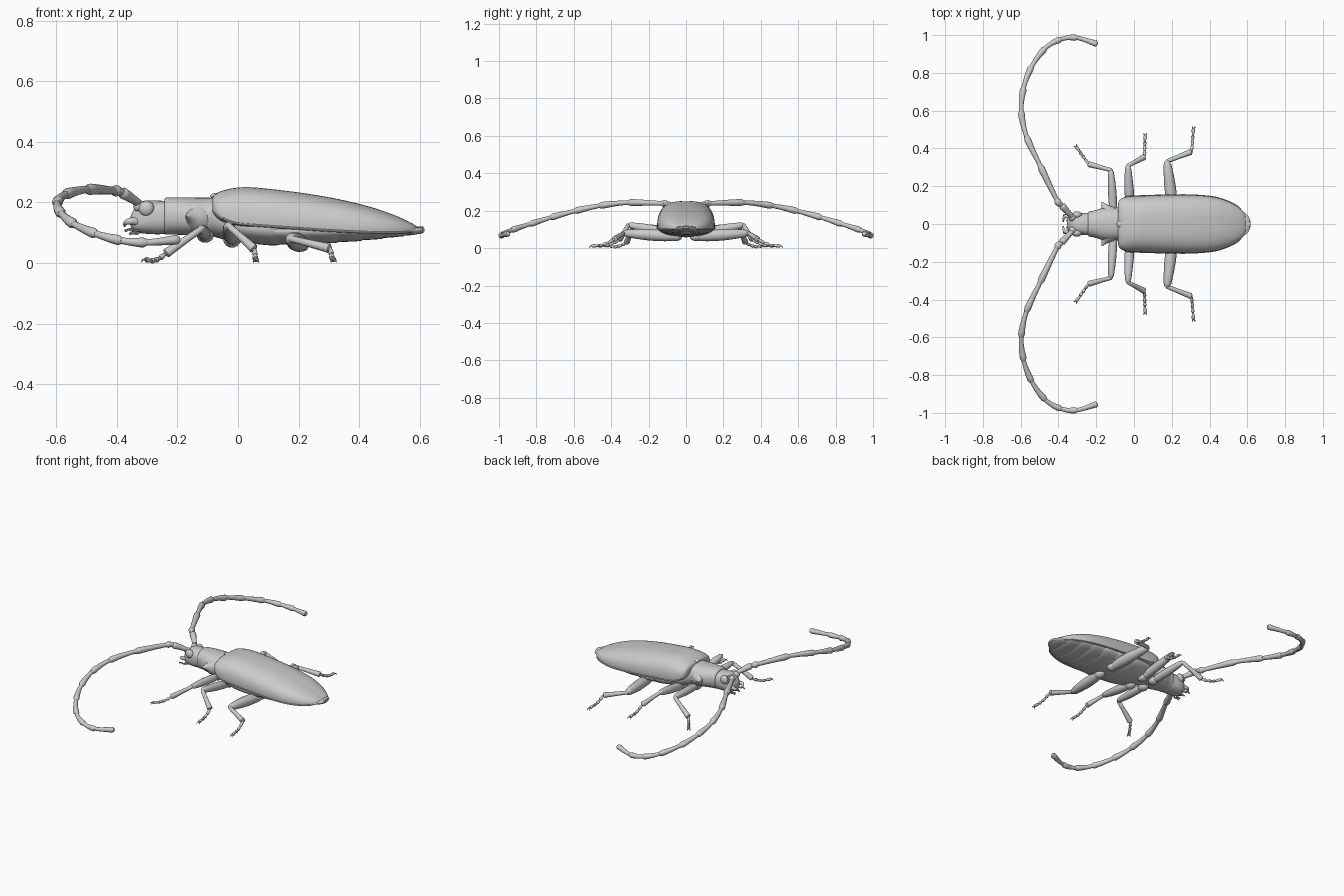
import bpy, bmesh, math
from mathutils import Vector


def finish(name, bm, mirror=False, angle=40):
    bmesh.ops.recalc_face_normals(bm, faces=bm.faces)
    me = bpy.data.meshes.new(name)
    bm.to_mesh(me)
    bm.free()
    me.shade_smooth()
    me.set_sharp_from_angle(angle=math.radians(angle))
    ob = bpy.data.objects.new(name, me)
    bpy.context.collection.objects.link(ob)
    if mirror:
        m = ob.modifiers.new("mirror", "MIRROR")
        m.use_axis = (False, True, False)
        m.use_mirror_merge = False
    return ob


def skin(bm, rings):
    rows = [[bm.verts.new(p) for p in r] for r in rings]
    n = len(rows[0])
    for a, b in zip(rows, rows[1:]):
        for i in range(n):
            bm.faces.new((a[i], a[(i + 1) % n], b[(i + 1) % n], b[i]))
    bm.faces.new(rows[0])
    bm.faces.new(rows[-1])


def spline(pts, k):
    """Catmull-Rom resampling of tuples of any length."""
    pts = [Vector(p) for p in pts]
    out = []
    for i in range(len(pts) - 1):
        p0, p1, p2 = pts[max(i - 1, 0)], pts[i], pts[i + 1]
        p3 = pts[min(i + 2, len(pts) - 1)]
        for j in range(k):
            t = j / k
            out.append(0.5 * (2 * p1 + (p2 - p0) * t + (2 * p0 - 5 * p1 + 4 * p2 - p3) * t * t
                              + (3 * p1 - p0 - 3 * p2 + p3) * t ** 3))
    return out + [pts[-1]]


def loft(name, stations, e=2.3, k=4, n=48, seam=0.0):
    """Body along x; a station is x, half width, top z, middle z, bottom z."""
    rings = []
    for x, w, zt, zm, zb in (spline(stations, k) if k > 1 else stations):
        ring = []
        for i in range(n):
            a = 2 * math.pi * i / n
            c, s = math.cos(a), math.sin(a)
            y = max(w, 0.001) * math.copysign(abs(c) ** (2 / e), c)
            h = zt - zm if s > 0 else zm - zb
            z = zm + h * math.copysign(abs(s) ** (2 / e), s)
            ring.append((x, y, z - (seam if i == n // 4 else 0)))
        rings.append(ring)
    bm = bmesh.new()
    skin(bm, rings)
    return finish(name, bm)


def tube(bm, pts, radii, n=12):
    pts = [Vector(p) for p in pts]
    rings = []
    for i, (p, r) in enumerate(zip(pts, radii)):
        t = (pts[min(i + 1, len(pts) - 1)] - pts[max(i - 1, 0)]).normalized()
        u = t.cross(Vector((0.13, 0.05, 1))).normalized()
        v = t.cross(u)
        rings.append([p + r * (u * math.cos(2 * math.pi * j / n) + v * math.sin(2 * math.pi * j / n))
                      for j in range(n)])
    skin(bm, rings)


def limb(bm, a, b, profile, n=12):
    """Straight segment from a to b; profile holds (position, radius)."""
    a, b = Vector(a), Vector(b)
    tube(bm, [a.lerp(b, t) for t, _ in profile], [r for _, r in profile], n)


def ball(bm, c, r, scale=(1, 1, 1)):
    new = bmesh.ops.create_uvsphere(bm, u_segments=20, v_segments=12, radius=r)["verts"]
    for v in new:
        v.co = Vector(c) + Vector(v.co[i] * scale[i] for i in range(3))


# wing cases
loft("wing_cases", [
    (-0.085, 0.095, 0.215, 0.185, 0.170), (-0.078, 0.125, 0.226, 0.175, 0.155),
    (-0.05, 0.142, 0.240, 0.155, 0.130), (0.0, 0.148, 0.250, 0.135, 0.118),
    (0.06, 0.150, 0.250, 0.130, 0.112), (0.2, 0.154, 0.234, 0.120, 0.104),
    (0.32, 0.153, 0.214, 0.112, 0.098), (0.43, 0.142, 0.188, 0.106, 0.094),
    (0.51, 0.115, 0.161, 0.104, 0.094), (0.56, 0.083, 0.139, 0.105, 0.096),
    (0.585, 0.055, 0.125, 0.106, 0.099), (0.598, 0.018, 0.113, 0.107, 0.103)], e=2.7, seam=0.0015)
# raised rim along the lower edge of the wing cases
bm = bmesh.new()
rim = spline([(-0.05, 0.141, 0.148), (0.0, 0.147, 0.130), (0.2, 0.153, 0.114), (0.32, 0.152, 0.106),
              (0.43, 0.141, 0.101), (0.51, 0.114, 0.100), (0.56, 0.082, 0.102), (0.597, 0.018, 0.107)], 4)
tube(bm, rim, [0.004] * len(rim), 8)
finish("wing_case_rim", bm, True)

# abdomen with stepped plates
ab = []
edges = [0.12, 0.24, 0.33, 0.41, 0.48, 0.55, 0.612]


def belly(x):
    t = (x - 0.12) / 0.492
    return 0.136 * max(1 - t ** 3.6, 0.0) ** 0.6 + 0.012, 0.060 + 0.038 * t ** 2


for a, b in zip(edges, edges[1:]):
    for f, g in ((0.0, 0.003), (0.5, 0.001), (0.94, 0.0), (1.0, 0.0025)):
        x = a + (b - a) * f
        w, zb = belly(x)
        ab.append((x, w - g, 0.120, 0.108, zb + g * 0.8))
loft("abdomen", ab, e=2.2, k=1)
loft("tail_plate", [(0.54, 0.07, 0.118, 0.108, 0.09), (0.58, 0.06, 0.118, 0.108, 0.093),
                    (0.603, 0.045, 0.117, 0.109, 0.099), (0.616, 0.018, 0.114, 0.110, 0.105)])

# middle body under the wing cases
loft("chest", [(-0.12, 0.060, 0.200, 0.150, 0.105), (-0.08, 0.095, 0.205, 0.150, 0.088),
               (-0.03, 0.122, 0.205, 0.135, 0.074), (0.05, 0.138, 0.200, 0.120, 0.064),
               (0.12, 0.142, 0.190, 0.115, 0.058), (0.15, 0.12, 0.180, 0.115, 0.065)])

# pronotum and its side spines
loft("pronotum", [(-0.243, 0.060, 0.208, 0.158, 0.098), (-0.238, 0.066, 0.216, 0.158, 0.094),
                  (-0.215, 0.070, 0.217, 0.158, 0.094), (-0.17, 0.083, 0.217, 0.152, 0.092),
                  (-0.13, 0.087, 0.216, 0.150, 0.088), (-0.10, 0.084, 0.216, 0.153, 0.088),
                  (-0.08, 0.086, 0.214, 0.153, 0.090), (-0.074, 0.075, 0.206, 0.153, 0.1)], e=2.3)
bm = bmesh.new()
limb(bm, (-0.135, 0.055, 0.148), (-0.170, 0.116, 0.158),
     [(0, 0.048), (0.25, 0.042), (0.45, 0.028), (0.7, 0.014), (0.92, 0.006), (1, 0.002)], 20)
finish("side_spine", bm, True, 60)
bm = bmesh.new()
ball(bm, (-0.07, 0, 0.221), 0.022, (1, 0.9, 0.5))
finish("scutellum", bm)

# head
loft("head", [(-0.225, 0.058, 0.205, 0.155, 0.098), (-0.26, 0.058, 0.206, 0.155, 0.095),
              (-0.29, 0.058, 0.207, 0.152, 0.096), (-0.315, 0.054, 0.204, 0.148, 0.098),
              (-0.335, 0.046, 0.190, 0.142, 0.102), (-0.350, 0.035, 0.166, 0.138, 0.112),
              (-0.356, 0.012, 0.150, 0.138, 0.126)], e=2.5)
bm = bmesh.new()
ball(bm, (-0.302, 0.048, 0.180), 0.026, (1, 0.75, 1))
finish("eye", bm, True)
bm = bmesh.new()
jaw = spline([(-0.335, 0.034, 0.138), (-0.358, 0.042, 0.138), (-0.372, 0.032, 0.132), (-0.374, 0.012, 0.122)], 3)
tube(bm, jaw, [0.015 - 0.0013 * i for i in range(len(jaw))])
finish("mandible", bm, True)
bm = bmesh.new()
for pts in (((-0.32, 0.03, 0.108), (-0.342, 0.046, 0.105), (-0.36, 0.05, 0.112), (-0.374, 0.046, 0.106)),
            ((-0.32, 0.014, 0.105), (-0.336, 0.018, 0.096), (-0.350, 0.02, 0.101), (-0.358, 0.018, 0.095))):
    for a, b in zip(pts, pts[1:]):
        limb(bm, a, b, [(0, 0.003), (0.8, 0.005), (1, 0.004)], 8)
finish("palp", bm, True)

# antennae, segments flaring toward their outer ends
bm = bmesh.new()
ball(bm, (-0.326, 0.034, 0.188), 0.020)
path = [(-0.33, 0.042, 0.2), (-0.385, 0.10, 0.234), (-0.41, 0.130, 0.239), (-0.5, 0.315, 0.243),
        (-0.57, 0.466, 0.226), (-0.597, 0.60, 0.197), (-0.583, 0.725, 0.163), (-0.54, 0.836, 0.128),
        (-0.468, 0.932, 0.096), (-0.384, 0.979, 0.074), (-0.30, 0.985, 0.068), (-0.194, 0.952, 0.078)]
dense = spline(path, 8)
shape = [0.68, 0.72, 0.76, 0.81, 0.87, 0.94, 1.0, 1.05, 0.7]
for i in range(len(path) - 1):
    r = 0.0185 - 0.0003 * i
    tube(bm, dense[i * 8:i * 8 + 9], [r * s for s in shape])
finish("antenna", bm, True, 50)

# legs: hip, knee, ankle, toe, thigh radius
legs = {
    "front_leg": ((-0.108, 0.045, 0.092), (-0.122, 0.285, 0.112), (-0.24, 0.317, 0.030), (-0.305, 0.408, 0.012), 0.023),
    "middle_leg": ((-0.02, 0.055, 0.076), (-0.032, 0.308, 0.124), (0.055, 0.355, 0.045), (0.059, 0.470, 0.012), 0.025),
    "hind_leg": ((0.208, 0.055, 0.062), (0.175, 0.332, 0.080), (0.305, 0.383, 0.048), (0.315, 0.505, 0.012), 0.031),
}
for name, (hip, knee, ankle, toe, r) in legs.items():
    bm = bmesh.new()
    ball(bm, hip, 0.031, (0.9, 1.1, 0.8))
    limb(bm, hip, knee, [(0, r * 0.7), (0.2, r * 0.95), (0.5, r), (0.75, r * 0.85),
                         (0.93, r * 0.68), (0.99, r * 0.5), (1.02, r * 0.2)], 16)
    limb(bm, knee, ankle, [(-0.05, 0.006), (0.02, 0.011), (0.4, 0.012), (0.85, 0.015), (0.97, 0.016), (1, 0.009)])
    a, b = Vector(ankle), Vector(toe)
    joints = [a.lerp(b, t) - Vector((0, 0, 0.012 * math.sin(math.pi * t))) for t in (0, 0.27, 0.5, 0.7, 1)]
    for p, q in zip(joints, joints[1:]):
        limb(bm, p, q, [(-0.05, 0.005), (0.3, 0.007), (0.8, 0.0095), (1, 0.006)], 10)
    d = (b - a).normalized()
    side = Vector((-d.y, d.x, 0)).normalized()
    for s in (-1, 1):  # claws
        tube(bm, [b - d * 0.004, b + d * 0.008 + side * s * 0.007, b + d * 0.013 + side * s * 0.009 - Vector((0, 0, 0.007))],
             [0.004, 0.003, 0.001], 6)
    finish(name, bm, True)
